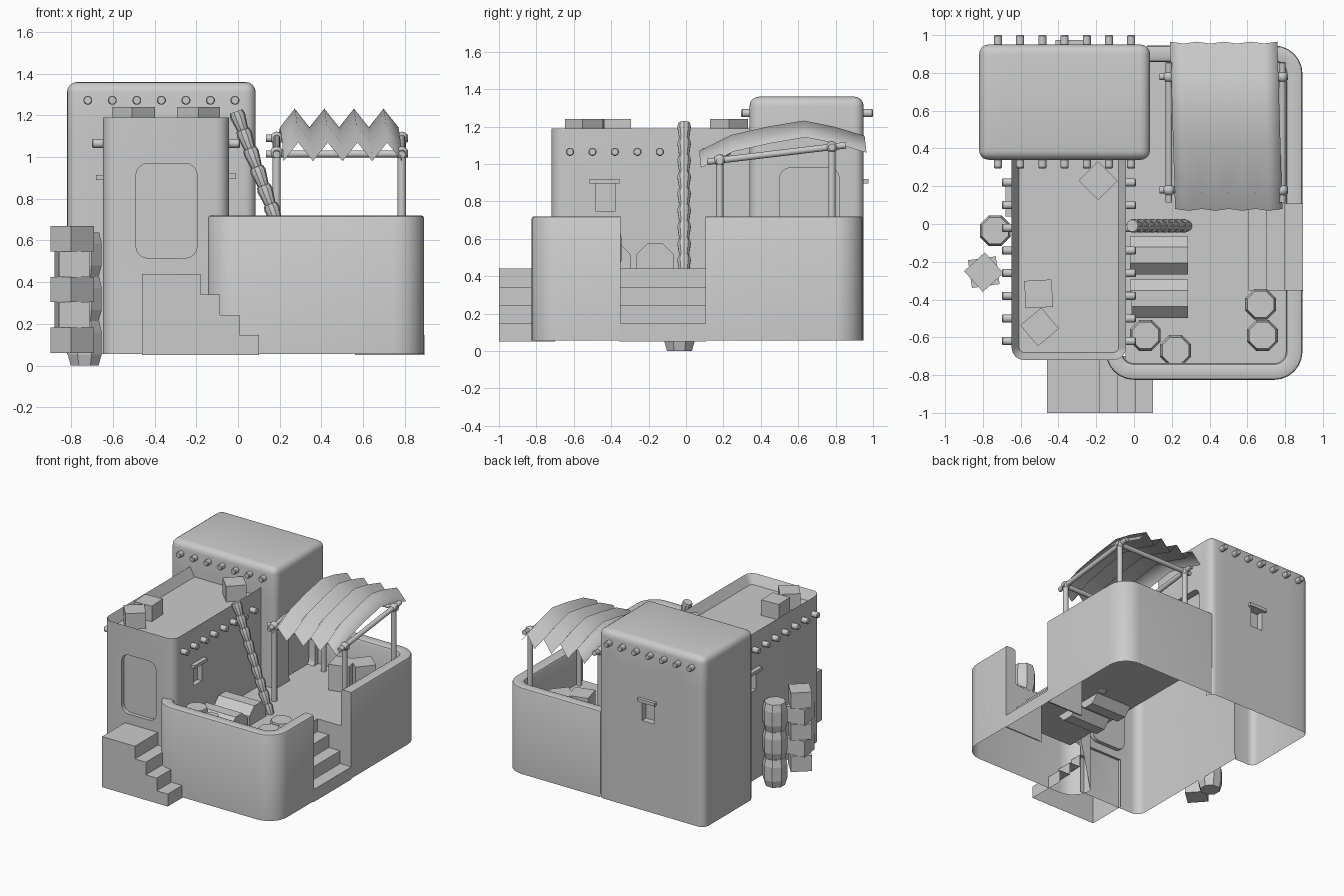
import bpy, bmesh, math
from mathutils import Vector, Matrix

cube = bpy.data.objects.get("Cube")
if cube:
    bpy.data.objects.remove(cube, do_unlink=True)

clay = bpy.data.materials.new("plain_grey")
clay.use_nodes = True
clay.diffuse_color = (0.6, 0.6, 0.6, 1)
clay.node_tree.nodes["Principled BSDF"].inputs["Base Color"].default_value = (0.6, 0.6, 0.6, 1)

GROUND, FLOOR, UNDER, WALL_TOP = 0.055, 0.44, 0.43, 0.72


def finish(name, bm, smooth=False):
    bmesh.ops.recalc_face_normals(bm, faces=bm.faces)
    mesh = bpy.data.meshes.new(name)
    bm.to_mesh(mesh)
    bm.free()
    mesh.materials.append(clay)
    obj = bpy.data.objects.new(name, mesh)
    bpy.context.collection.objects.link(obj)
    if smooth:
        smooth_edges(obj)
    return obj


def activate(obj):
    bpy.ops.object.select_all(action='DESELECT')
    obj.select_set(True)
    bpy.context.view_layer.objects.active = obj


def smooth_edges(obj):
    activate(obj)
    bpy.ops.object.shade_smooth_by_angle(angle=math.radians(35))


def loft(name, rings, smooth=False, closed=True):
    """Skin a list of equal rings and cap both ends."""
    bm = bmesh.new()
    loops = [[bm.verts.new(p) for p in ring] for ring in rings]
    n = len(loops[0])
    for a, b in zip(loops, loops[1:]):
        for i in range(n if closed else n - 1):
            j = (i + 1) % n
            bm.faces.new((a[i], a[j], b[j], b[i]))
    bm.faces.new(loops[0])
    bm.faces.new(loops[-1])
    return finish(name, bm, smooth)


def box_mesh(lo, hi):
    bm = bmesh.new()
    lo, hi = Vector(lo), Vector(hi)
    size = hi - lo
    bmesh.ops.create_cube(bm, size=1, matrix=Matrix.Translation((lo + hi) / 2) @ Matrix.Diagonal((*size, 1)))
    return bm


def box(name, lo, hi):
    return finish(name, box_mesh(lo, hi))


def round_edges(bm, radius, test, segments=4):
    picked = [e for e in bm.edges if test(e.verts[0].co, e.verts[1].co)]
    bmesh.ops.bevel(bm, geom=picked, offset=radius, segments=segments, profile=0.5, affect='EDGES')


def along(axis):
    return lambda a, b: abs((a - b)[axis]) > 1e-4


def open_up(obj, test, cuts=()):
    """Slice at (axis, value) planes, then remove hidden faces by their centre."""
    bm = bmesh.new()
    bm.from_mesh(obj.data)
    for axis, value in cuts:
        normal = Vector([float(k == axis) for k in range(3)])
        bmesh.ops.bisect_plane(bm, geom=bm.verts[:] + bm.edges[:] + bm.faces[:],
                               plane_co=normal * value, plane_no=normal)
    hidden = [f for f in bm.faces if test(*f.calc_center_median())]
    bmesh.ops.delete(bm, geom=hidden, context='FACES')
    bm.to_mesh(obj.data)
    bm.free()


def crate(name, x, y, z, size, height, degrees):
    obj = box(name, (-size / 2, -size / 2, 0), (size / 2, size / 2, height))
    obj.location = (x, y, z)
    obj.rotation_euler.z = math.radians(degrees)


def log(name, a, b, radius, sides=12, profile=((0, 1), (1, 1))):
    """Turned rod from a to b; profile holds (fraction, radius factor)."""
    a, b = Vector(a), Vector(b)
    turn = (b - a).to_track_quat('Z', 'Y')
    rings = []
    for t, f in profile:
        rings.append([a.lerp(b, t) + turn @ Vector((math.cos(w), math.sin(w), 0)) * radius * f
                      for w in (math.tau * (k + 0.5) / sides for k in range(sides))])
    return loft(name, rings, sides > 8)


def carve(obj, lo, hi, axis, radius):
    """Sink a rounded recess into a wall."""
    bm = box_mesh(lo, hi)
    if radius:
        round_edges(bm, radius, along(axis))
    cutter = finish("recess_cutter", bm)
    cutter.hide_render = True
    mod = obj.modifiers.new("recess", 'BOOLEAN')
    mod.operation, mod.solver, mod.object = 'DIFFERENCE', 'EXACT', cutter
    activate(obj)
    bpy.ops.object.modifier_apply(modifier=mod.name)
    bpy.data.objects.remove(cutter, do_unlink=True)


# Front tower with sunken roof, hollow and open below
bm = box_mesh((-0.648, -0.72, GROUND), (-0.042, 0.42, 1.19))
round_edges(bm, 0.065, along(2))
roof = max(bm.faces, key=lambda f: f.calc_center_median().z)
bmesh.ops.inset_individual(bm, faces=[roof], thickness=0.04)
bmesh.ops.translate(bm, verts=roof.verts, vec=(0, 0, -0.07))
front_tower = finish("front_tower", bm)
carve(front_tower, (-0.49, -0.8, 0.515), (-0.195, -0.69, 0.97), 1, 0.06)
carve(front_tower, (-0.08, -0.48, 0.745), (0.1, -0.38, 0.895), 0, 0)
carve(front_tower, (-0.7, 0.07, 0.745), (-0.61, 0.17, 0.895), 0, 0)
open_up(front_tower, lambda x, y, z: z < GROUND + 0.01 or (x > -0.11 and z < UNDER) or (y > 0.345 and z < 1.1),
        ((2, UNDER), (1, 0.34)))
smooth_edges(front_tower)

# Rear tower with rounded top, open below and into the front tower
bm = box_mesh((-0.82, 0.34, GROUND), (0.085, 0.95, 1.36))
round_edges(bm, 0.05, lambda a, b: a.z > 1 or b.z > 1)
rear_tower = finish("rear_tower", bm)
carve(rear_tower, (0.03, 0.5, 0.42), (0.2, 0.82, 0.98), 0, 0.06)
carve(rear_tower, (-0.39, 0.9, 0.745), (-0.29, 1.1, 0.895), 1, 0)
open_up(rear_tower, lambda x, y, z: (z < GROUND + 0.01 or (z < UNDER and x > 0.02 and y < 0.88)
                                     or (z < UNDER and x > -0.045 and y < 0.4)
                                     or (y < 0.345 and -0.645 < x < -0.045 and z < 1.11)),
        ((2, UNDER), (2, 1.11), (0, -0.645), (0, -0.045)))
smooth_edges(rear_tower)

# Window lintels
box("right_lintel", (-0.06, -0.515, 0.895), (-0.01, -0.355, 0.92))
box("left_lintel", (-0.68, 0.04, 0.89), (-0.63, 0.2, 0.915))
box("rear_lintel", (-0.415, 0.93, 0.895), (-0.265, 0.975, 0.92))

# Roof beam ends
peg = ((0, 0.8), (0.1, 1), (0.9, 1), (1, 0.8))
for k in range(8):
    y = 0.22 - 0.12 * k
    for x in (-0.7, -0.05):
        log("front_tower_beam_end", (x, y, 1.065), (x + 0.06, y, 1.065), 0.022, 12, peg)
for k in range(7):
    x = -0.72 + 0.1175 * k
    for y in (0.295, 0.94):
        log("rear_tower_beam_end", (x, y, 1.272), (x, y + 0.06, 1.272), 0.022, 12, peg)

# Courtyard wall in two runs, either side of the gate
LEFT, RIGHT, FRONT, BACK, RADIUS = -0.15, 0.892, -0.825, 0.945, 0.15


def corner(cx, cy, start, inset):
    r = RADIUS - inset
    angles = [math.radians(start + 15 * k) for k in range(7)]
    return [(cx + r * math.cos(w), cy + r * math.sin(w)) for w in angles]


def back_run(d):
    return ([(RIGHT - d, 0.105)] + corner(RIGHT - RADIUS, BACK - RADIUS, 0, d) + [(0.07, BACK - d)])


def front_run(d):
    return ([(LEFT + d, -0.66)] + corner(LEFT + RADIUS, FRONT + RADIUS, 180, d)
            + corner(RIGHT - RADIUS, FRONT + RADIUS, 270, d) + [(RIGHT - d, -0.35)])


section = [(0, GROUND), (0, WALL_TOP - 0.012), (0.004, WALL_TOP - 0.004), (0.012, WALL_TOP),
           (0.068, WALL_TOP), (0.081, WALL_TOP - 0.006), (0.088, WALL_TOP - 0.02), (0.088, UNDER)]
for name, run in (("courtyard_wall_back", back_run), ("courtyard_wall_front", front_run)):
    strips = [[(x, y, z) for x, y in run(d)] for d, z in section]
    loft(name, list(zip(*strips)), True, closed=False)

# Courtyard floor around the gate steps, with cheeks beside the steps
box("courtyard_floor", (-0.045, -0.76, UNDER), (0.58, 0.9, FLOOR))
box("floor_front_corner", (0.58, -0.76, UNDER), (0.82, -0.35, FLOOR))
box("floor_back_corner", (0.58, 0.105, UNDER), (0.82, 0.9, FLOOR))
box("gate_cheek_front", (0.58, -0.362, GROUND), (RIGHT - 0.002, -0.351, FLOOR - 0.002))
box("gate_cheek_back", (0.58, 0.106, GROUND), (RIGHT - 0.002, 0.117, FLOOR - 0.002))


# Stairs descending toward +x
def stairs(name, x_start, x_first, run, y0, y1, bottom):
    outline = [(x_start, bottom), (x_start, FLOOR)]
    x = x_first
    for k in range(4):
        z = FLOOR - 0.098 * k
        outline += [(x, z), (x, z - 0.098 if k < 3 else bottom)]
        x += run
    steps = loft(name, [[(px, y, pz) for px, pz in outline] for y in (y0, y1)])
    open_up(steps, lambda x, y, z: z < bottom + 0.01 or abs(y - y1) < 0.01 or x < x_start + 0.01 < 0.7 and x > 0)


stairs("front_stairs", -0.46, -0.18, 0.0935, -1.0, -0.7, 0.05)
stairs("gate_stairs", 0.56, 0.605, 0.0965, -0.355, 0.108, 0.05)

# Crates on the roof, in the yard and in a stack
for x, y, turn in ((-0.505, -0.37, 3), (-0.5, -0.545, 40), (-0.19, 0.23, 45)):
    crate("roof_crate", x, y, 1.1, 0.145, 0.14, turn)
for x, y, turn in ((0.45, 0.63, 15), (0.57, 0.71, 50)):
    crate("yard_crate", x, y, FLOOR, 0.15, 0.2, turn)
for k in range(5):
    crate("stacked_crate", -0.795, -0.255, 0.06 + 0.122 * k, 0.148, 0.122, 8 if k % 2 else 42)

# Eight-sided barrels
barrel = ((0, 0.82), (0.25, 1), (0.75, 1), (1, 0.86))
for x, y, z, count in ((0.06, -0.59, FLOOR, 1), (0.22, -0.67, FLOOR, 1), (0.67, -0.425, FLOOR, 1),
                       (0.68, -0.59, FLOOR, 1), (-0.735, -0.035, 0, 3)):
    for k in range(count):
        base = z + 0.213 * k
        log("barrel", (x, y, base), (x, y, base + 0.213), 0.088, 8, barrel)

# Lying eight-sided drums
for y in (-0.165, -0.395):
    log("lying_drum", (-0.02, y, 0.472), (0.285, y, 0.472), 0.11, 8)

# Leaning notched pole
notches = []
for k in range(9):
    notches += [(k / 9, 0.75), ((k + 0.75) / 9, 1.05), ((k + 0.98) / 9, 0.9)]
log("leaning_pole", (0.285, -0.01, 0.42), (-0.01, -0.01, 1.22), 0.036, 10, notches)

# Awning frame
for x in (0.185, 0.785):
    for y, top in ((0.18, 1.02), (0.78, 1.09)):
        log("awning_post", (x, y, FLOOR), (x, y, top), 0.02)
        bm = bmesh.new()
        bmesh.ops.create_icosphere(bm, subdivisions=2, radius=0.032, matrix=Matrix.Translation((x, y, top)))
        finish("awning_joint", bm, True)
    log("awning_side_beam", (x, 0.115, 1.012), (x, 0.855, 1.1), 0.018)
for y, z in ((0.18, 1.015), (0.78, 1.09)):
    log("awning_cross_beam", (0.135, y, z), (0.815, y, z), 0.018)

# Pleated awning sheet
bm = bmesh.new()
arch = ((0.08, 1.07), (0.25, 1.155), (0.45, 1.2), (0.64, 1.232), (0.8, 1.2), (0.965, 1.15))
rows = []
for y, z in arch:
    skew = 0.03 * (1 - y)
    rows.append([bm.verts.new((0.19 + 0.071 * k + skew, y - 0.01 * (k % 2), z if k % 2 else z - 0.09))
                 for k in range(9)])
for a, b in zip(rows, rows[1:]):
    for k in range(8):
        bm.faces.new((a[k], a[k + 1], b[k + 1], b[k]))
awning = finish("awning_sheet", bm)
for face in awning.data.polygons:
    face.use_smooth = True
